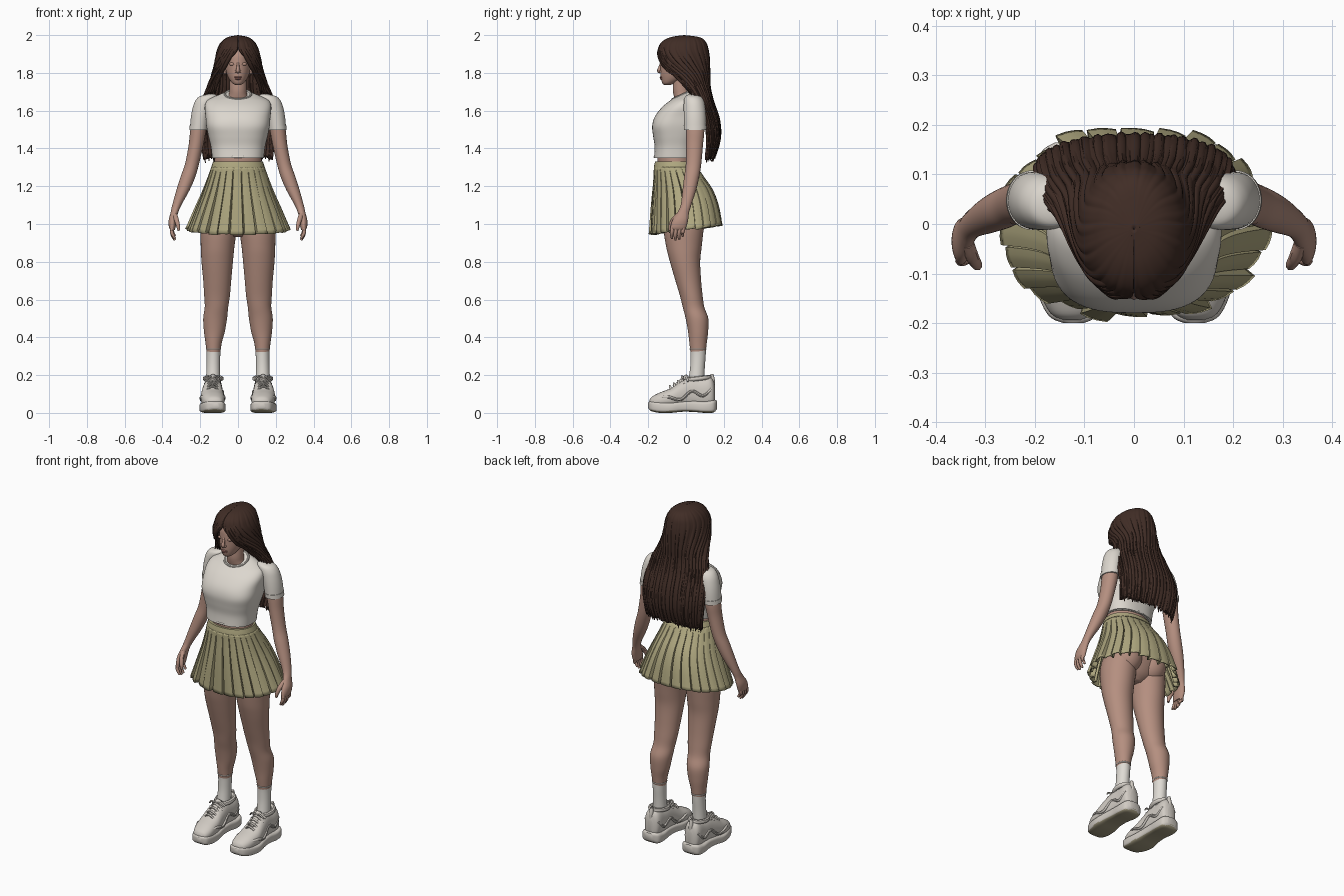
import bpy, bmesh, math, random
from math import sin, cos, pi

random.seed(4)


def material(name, r, g, b):
    m = bpy.data.materials.new(name)
    m.diffuse_color = (r, g, b, 1)
    return m


SKIN = material("skin", 0.46, 0.275, 0.215)
LIP = material("lip pink", 0.40, 0.18, 0.15)
HAIR = material("dark brown hair", 0.052, 0.026, 0.019)
SHIRT = material("off white cotton", 0.72, 0.68, 0.62)
SKIRT = material("khaki cloth", 0.43, 0.39, 0.215)
SOCK = material("white sock", 0.74, 0.71, 0.66)
SHOE = material("shoe white", 0.64, 0.60, 0.55)
TAN = material("outsole tan", 0.36, 0.32, 0.21)


def spline(rows, t):
    """Catmull-Rom through equal-length rows, t in 0..1"""
    f = min(t, 0.999999) * (len(rows) - 1)
    i = int(f)
    f -= i
    a, b, c, d = (rows[max(0, min(len(rows) - 1, i + k))] for k in (-1, 0, 1, 2))
    return [q + 0.5 * f * (r - p + f * (2 * p - 5 * q + 4 * r - s + f * (3 * (q - r) + s - p)))
            for p, q, r, s in zip(a, b, c, d)]


def finish(name, me, mat, solid=0, sharp=45):
    for p in me.polygons:
        p.use_smooth = True
    me.set_sharp_from_angle(angle=math.radians(sharp))
    me.materials.clear()
    me.materials.append(mat)
    ob = bpy.data.objects.new(name, me)
    bpy.context.collection.objects.link(ob)
    if solid:
        mod = ob.modifiers.new("thickness", "SOLIDIFY")
        mod.thickness, mod.offset = solid, 0
    return ob


def surface(name, fn, nu, nv, mat, closed=True, caps=True, solid=0, sharp=45):
    """Grid surface from fn(column, v)"""
    bm = bmesh.new()
    rows = [[bm.verts.new(fn(i, j / nv)) for i in range(nu)] for j in range(nv + 1)]
    for a, b in zip(rows, rows[1:]):
        for i in range(nu if closed else nu - 1):
            k = (i + 1) % nu
            bm.faces.new((a[i], a[k], b[k], b[i]))
    if caps:
        bm.faces.new(rows[0])
        bm.faces.new(rows[-1])
    bmesh.ops.recalc_face_normals(bm, faces=bm.faces)
    me = bpy.data.meshes.new(name)
    bm.to_mesh(me)
    bm.free()
    return finish(name, me, mat, solid, sharp)


def power(v, n):
    return math.copysign(abs(v) ** (2 / n), v)


def loft(name, rings, mat, axis="z", nu=36, sub=5):
    """Rings: (height, centre x, centre 2, radius x, radius 2, squareness, tilt)"""
    rings = [tuple(r) + (2, 0)[len(r) - 5:] for r in rings]

    def fn(i, v):
        h, cx, c2, rx, r2, n, tilt = spline(rings, v)
        a = 2 * pi * i / nu
        x, d = cx + rx * power(cos(a), n), r2 * power(sin(a), n)
        return (x, c2 + d, h + tilt * d) if axis == "z" else (x, h, c2 + d)
    return surface(name, fn, nu, sub * (len(rings) - 1), mat)


def tube(name, pts, mat, cyclic=False, sub=5):
    """Tapered tube through (x, y, z, radius)"""
    n = sub * (len(pts) - 1)
    cu = bpy.data.curves.new(name, "CURVE")
    cu.dimensions, cu.bevel_depth, cu.bevel_resolution, cu.use_fill_caps = "3D", 1, 2, True
    sp = cu.splines.new("POLY")
    sp.points.add(n - 1 if cyclic else n)
    for k, p in enumerate(sp.points):
        x, y, z, r = spline(pts, k / n)
        p.co, p.radius = (x, y, z, 1), r
    sp.use_cyclic_u = cyclic
    tmp = bpy.data.objects.new(name, cu)
    me = bpy.data.meshes.new_from_object(tmp)
    bpy.data.objects.remove(tmp)
    return finish(name, me, mat)


def hoop(name, cx, cy, z, rx, ry, r, tilt, mat):
    pts = [(cx + rx * cos(a), cy + ry * sin(a), z + tilt * ry * sin(a), r)
           for a in [k * pi / 8 for k in range(17)]]
    return tube(name, pts, mat, True, 2)


def ball(name, loc, scale, mat):
    bm = bmesh.new()
    bmesh.ops.create_uvsphere(bm, u_segments=24, v_segments=16, radius=1)
    for v in bm.verts:
        v.co = [l + s * c for l, s, c in zip(loc, scale, v.co)]
    me = bpy.data.meshes.new(name)
    bm.to_mesh(me)
    bm.free()
    return finish(name, me, mat)


def side(rows, s, i=1):
    return [r[:i] + (r[i] * s,) + r[i + 1:] for r in rows]


# head, face and neck
loft("head", [(1.735, 0, -.1, .012, .014), (1.747, 0, -.09, .032, .036), (1.78, 0, -.06, .054, .074),
              (1.82, 0, -.047, .066, .088), (1.86, 0, -.037, .07, .098), (1.9, 0, -.03, .07, .1),
              (1.94, 0, -.025, .055, .08), (1.965, 0, -.02, .02, .03)], SKIN)
loft("neck", [(1.79, 0, -.02, .046, .045), (1.72, 0, -.025, .046, .045), (1.68, 0, -.018, .05, .047),
              (1.63, 0, 0, .075, .05)], SKIN)
tube("nose", [(0, -.131, 1.853, .006), (0, -.138, 1.83, .008), (0, -.142, 1.812, .011), (0, -.136, 1.803, .008)], SKIN)
ball("upper_lip", (0, -.131, 1.777, ), (.021, .008, .005), LIP)
ball("lower_lip", (0, -.129, 1.769), (.017, .009, .006), LIP)
for s in (-1, 1):
    ball("eyelid", (s * .03, -.118, 1.846), (.017, .014, .009), SKIN)
    ball("nostril", (s * .01, -.134, 1.807), (.007, .008, .006), SKIN)
    ball("ear", (s * .069, -.02, 1.815), (.009, .018, .028), SKIN)

# torso and hips
loft("torso", [(1.42, 0, -.055, .125, .092), (1.34, 0, -.057, .124, .095), (1.26, 0, -.04, .14, .105),
               (1.16, 0, -.015, .168, .12), (1.06, 0, -.005, .18, .118), (.97, 0, -.01, .12, .09),
               (.93, 0, -.01, .04, .05)], SKIN)

# hair shell: (z, radius x, centre y, radius y, opening angle from the back)
HAIR_ROWS = [(1.994, .001, -.01, .001, 180), (1.983, .052, -.005, .075, 180), (1.958, .085, -.012, .113, 180),
             (1.92, .104, -.015, .128, 177), (1.875, .114, -.015, .134, 157), (1.83, .123, -.008, .128, 134),
             (1.78, .136, .005, .116, 110), (1.72, .158, .025, .097, 94), (1.65, .184, .058, .08, 90),
             (1.55, .195, .098, .072, 90), (1.45, .19, .112, .062, 90), (1.36, .178, .105, .04, 90)]
NU = 180
jag = [random.uniform(-.012, .012) for k in range(NU)]


def hair(i, v):
    z, rx, cy, ry, phi = spline(HAIR_ROWS, v)
    u = i / (NU - 1)
    a = (2 * u - 1) * math.radians(min(phi, 180))
    g = min(v * 1.5, 1) * (.0035 * cos(2 * pi * 24 * u) + .002 * cos(2 * pi * 39 * u + 1))
    return ((rx + g) * sin(a), cy + (ry + g) * cos(a), z + (jag[int(i)] - .01 * abs(2 * u - 1)) * v ** 12)


surface("hair", hair, NU, 66, HAIR, closed=False, caps=False, solid=.012, sharp=80)
for k in range(26):
    i = 3 + k * 6.9
    pts = [hair(i, v) + (r,) for v, r in ((.5, .002), (.6, .007), (.72, .009), (.85, .009), (.95, .008))]
    x, y, z = hair(i, 1)
    tube("hair_lock", pts + [(x * .98, y, z - random.uniform(.0, .022), .002)], HAIR)
for s in (-1, 1):
    for k in range(4):
        d = k * .008
        tube("fringe_lock", [(s * .003, -.12 + d, 1.95 + d, .008), (s * (.035 + d), -.142 + d, 1.9 + d, .011),
                             (s * (.07 + d), -.115 + d, 1.835 + d, .011), (s * (.092 + d), -.06 + d, 1.79, .01),
                             (s * (.115 + d), -.01 + d, 1.735, .008), (s * (.125 + 2 * d), .03, 1.68, .003)], HAIR)

# cropped shirt
loft("shirt", [(1.35, 0, -.06, .137, .109, 2.5), (1.41, 0, -.056, .144, .11, 2.5), (1.465, 0, -.052, .157, .122, 2.6),
               (1.52, 0, -.045, .168, .134, 2.8), (1.57, 0, -.034, .172, .13, 2.6), (1.62, 0, -.015, .176, .11, 2.4),
               (1.655, 0, .003, .162, .085, 2.2), (1.677, 0, -.003, .115, .068, 2, .2),
               (1.688, 0, -.014, .07, .057, 2, .45)], SHIRT, nu=64)
hoop("shirt_collar", 0, -.014, 1.686, .069, .057, .006, .45, SHIRT)
hoop("shirt_hem", 0, -.06, 1.355, .132, .106, .006, 0, SHIRT)

# pleated skirt
SKIRT_ROWS = [(1.3, .139, -.055, .112), (1.24, .157, -.037, .13), (1.17, .18, -.018, .153),
              (1.08, .215, -.005, .17), (.968, .258, .003, .181)]
PLEATS = [(0, .1), (.25, .15), (.5, .15), (.8, .1), (.88, -1), (.95, -1)]
COUNT = 26
sway = [random.uniform(-.009, .009) for k in range(COUNT)]


def skirt(i, v):
    z, rx, cy, ry = spline(SKIRT_ROWS, v)
    k, j = divmod(i, len(PLEATS))
    f, depth = PLEATS[j]
    a = 2 * pi * (k + f) / COUNT
    d = .004 * v + (.006 + .018 * v) * depth * min(1, v * 4) + sway[k] * v * v + .008 * v * f
    y = (ry + d) * power(sin(a), 2.2)
    return ((rx + d) * power(cos(a), 2.2), cy + y, z + v * (.13 * y + sway[k] * .5))


surface("pleated_skirt", skirt, COUNT * len(PLEATS), 16, SKIRT, caps=False, solid=.006, sharp=30)
loft("skirt_waistband", [(1.272, 0, -.045, .15, .124, 2.2), (1.3, 0, -.055, .142, .115, 2.2),
                         (1.33, 0, -.058, .132, .106, 2.2)], SKIRT, nu=48)

for s in (-1, 1):
    # sleeves
    loft("sleeve", side([(1.687, .14, .035, .02, .02), (1.675, .157, .038, .047, .042), (1.65, .172, .042, .055, .053),
                         (1.61, .187, .045, .054, .057), (1.56, .2, .047, .05, .058), (1.5, .208, .048, .047, .057)], s), SHIRT)
    loft("sleeve_cuff", side([(1.522, .206, .048, .05, .06), (1.498, .209, .048, .049, .059)], s), SHIRT)
    # arms and hands
    loft("arm", side([(1.6, .192, .045, .04, .045), (1.5, .21, .048, .042, .049), (1.42, .222, .045, .039, .045),
                      (1.32, .243, .04, .037, .041), (1.25, .265, .03, .039, .04), (1.18, .291, .018, .035, .036),
                      (1.1, .324, 0, .024, .028), (1.06, .337, -.015, .02, .031), (1.02, .346, -.03, .021, .041),
                      (.985, .348, -.04, .018, .042), (.968, .347, -.042, .012, .036)], s), SKIN)
    for k in range(4):
        y, e = -.07 + .019 * k, (.008, 0, .004, .02)[k]
        tube("finger", side([(.348, y, .99, .011), (.35, y - .004, .96, .0105), (.345, y - .006, .935 + e, .009),
                             (.334, y - .004, .915 + e, .006)], s, 0), SKIN)
    tube("thumb", side([(.335, -.04, 1.05, .013), (.325, -.068, 1.02, .013), (.317, -.082, .99, .011),
                        (.313, -.085, .965, .007)], s, 0), SKIN)
    # legs
    ball("buttock", (s * .083, .035, 1.045), (.088, .09, .1), SKIN)
    loft("leg", side([(1.08, .093, 0, .083, .103), (.98, .102, -.012, .095, .106), (.88, .108, -.011, .089, .094),
                      (.8, .11, -.005, .083, .08), (.7, .11, .012, .074, .068), (.62, .111, .028, .068, .06),
                      (.56, .114, .04, .062, .057), (.5, .121, .058, .063, .06), (.43, .125, .064, .055, .053),
                      (.37, .129, .064, .043, .046), (.3, .13, .064, .034, .038)], s), SKIN)
    # socks
    loft("sock", side([(.345, .13, .064, .038, .042), (.3, .13, .064, .036, .04), (.23, .131, .06, .036, .039),
                       (.12, .132, .05, .04, .046)], s), SOCK)
    hoop("sock_band", s * .13, .064, .338, .037, .041, .004, 0, SOCK)
    # chunky trainers
    loft("shoe_upper", side([(-.193, .125, .05, .02, .018, 2.3), (-.18, .126, .056, .042, .03, 2.3),
                             (-.14, .13, .065, .058, .042, 2.3), (-.08, .135, .078, .062, .053, 2.3),
                             (-.03, .136, .095, .057, .07, 2.3), (.02, .134, .106, .052, .083, 2.3),
                             (.07, .132, .105, .05, .082, 2.4), (.12, .132, .108, .049, .085, 2.4),
                             (.143, .132, .1, .04, .075, 2.3), (.153, .132, .09, .02, .05)], s), SHOE, "y")
    sole = loft("shoe_sole", side([(-.2, .122, .04, .02, .015, 3), (-.185, .124, .036, .048, .026, 4),
                                   (-.14, .13, .03, .064, .03, 4), (-.08, .136, .028, .069, .028, 4),
                                   (-.02, .136, .034, .061, .028, 4), (.04, .134, .035, .058, .03, 4),
                                   (.1, .133, .031, .062, .031, 4), (.145, .132, .035, .055, .033, 4),
                                   (.164, .132, .042, .028, .022, 3)], s), SHOE, "y")
    sole.data.materials.append(TAN)
    for p in sole.data.polygons:
        p.material_index = int(p.normal.z < -.6)
    hoop("shoe_collar", s * .131, .066, .182, .044, .058, .012, .12, SHOE)
    tube("heel_tab", [(s * .132, .14, .12, .012), (s * .132, .14, .17, .013), (s * .132, .136, .205, .009)], SHOE)
    tube("shoe_tongue", [(s * .135, -.06, .128, .02), (s * .134, -.02, .158, .022), (s * .132, .012, .195, .016)], SHOE)
    for k in range(5):
        y, z = -.085 + .021 * k, .128 + .0135 * k
        tube("shoelace", [(s * .135 - .04, y + .012, z - .016, .006), (s * .135, y, z + .014, .006),
                          (s * .135 + .04, y + .012, z - .016, .006)], SHOE)
    for e in (-1, 1):
        tube("shoe_panel", [(s * .128 + e * .03, -.17, .075, .006), (s * .134 + e * .059, -.1, .085, .008),
                            (s * .135 + e * .058, -.03, .07, .008), (s * .133 + e * .05, .03, .115, .008),
                            (s * .132 + e * .05, .09, .09, .008), (s * .132 + e * .042, .135, .13, .006)], SHOE)
        tube("lace_bow", [(s * .134, -.012, .185, .004), (s * .134 + e * .025, -.022, .195, .005),
                          (s * .134 + e * .045, -.012, .175, .004)], SHOE)
